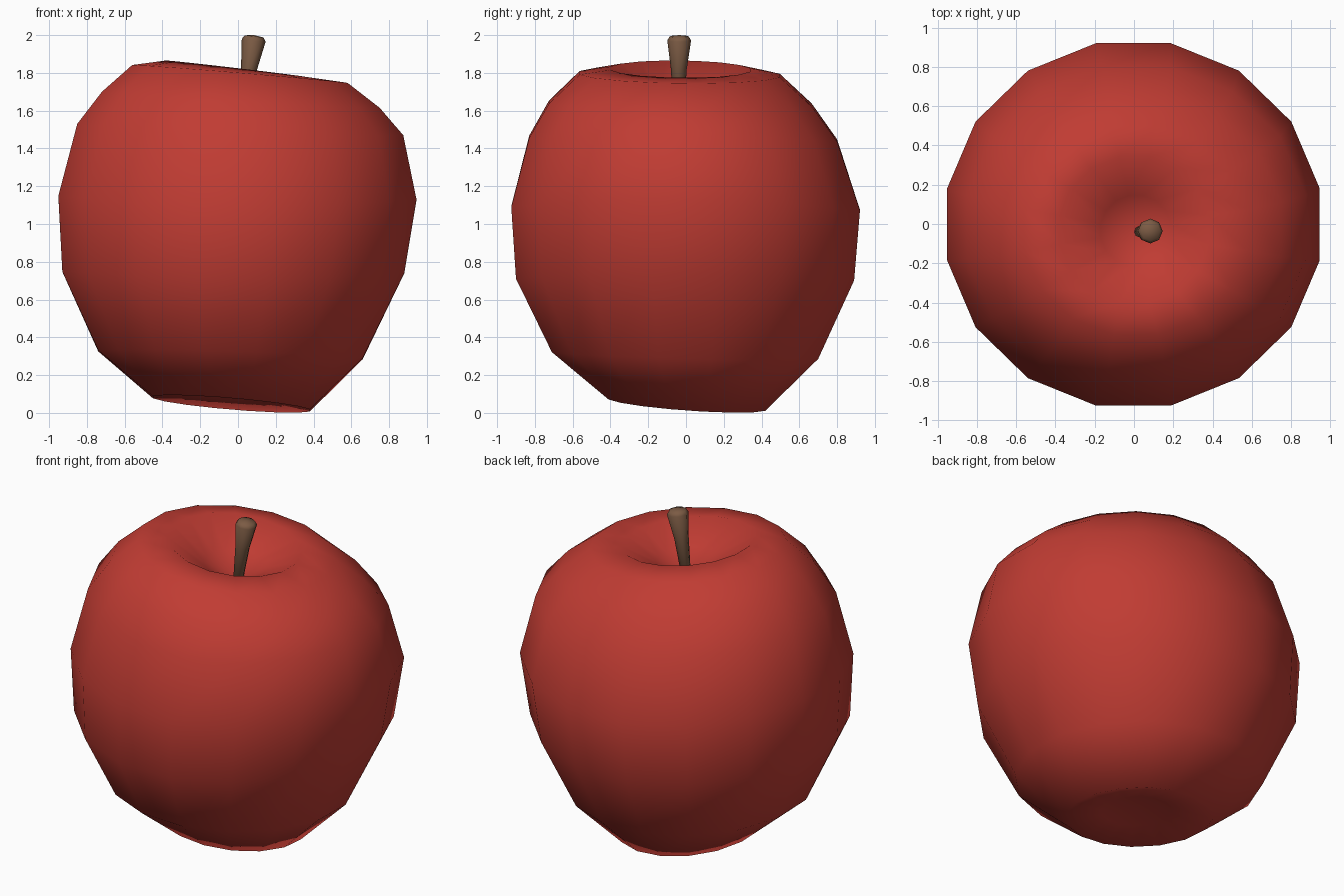
import bpy, bmesh, math

if "Cube" in bpy.data.objects:
    bpy.data.objects.remove(bpy.data.objects["Cube"])

SIDES = 16


def material(name, rgb):
    m = bpy.data.materials.new(name)
    m.diffuse_color = (*rgb, 1)
    m.use_nodes = True
    m.node_tree.nodes["Principled BSDF"].inputs["Base Color"].default_value = m.diffuse_color
    return m


def lathe(name, rings, bottom, top, mat):
    """Skin a list of vertex rings and close both ends on a single point."""
    bm = bmesh.new()
    loops = [[bm.verts.new(p) for p in ring] for ring in rings]
    n = len(loops[0])
    for a, b in zip(loops, loops[1:]):
        for i in range(n):
            j = (i + 1) % n
            bm.faces.new((a[i], a[j], b[j], b[i]))
    low, high = bm.verts.new(bottom), bm.verts.new(top)
    for i in range(n):
        j = (i + 1) % n
        bm.faces.new((low, loops[0][j], loops[0][i]))
        bm.faces.new((high, loops[-1][i], loops[-1][j]))
    bmesh.ops.recalc_face_normals(bm, faces=bm.faces)
    me = bpy.data.meshes.new(name)
    bm.to_mesh(me)
    bm.free()
    ob = bpy.data.objects.new(name, me)
    bpy.context.collection.objects.link(ob)
    me.materials.append(mat)
    me.shade_smooth()
    return ob


def fruit_ring(rx, ry, cx, cy, cz, sx, sy, saddle):
    """Oval ring, tilted by slopes sx, sy and slightly saddle-shaped."""
    k = 1 / math.cos(math.pi / SIDES)
    pts = []
    for i in range(SIDES):
        a = 2 * math.pi * (i + 0.5) / SIDES
        x, y = rx * k * math.cos(a), ry * k * math.sin(a)
        pts.append((cx + x, cy + y, cz + sx * x + sy * y + saddle * math.cos(2 * a)))
    return pts


def stem_ring(r, cx, cy, cz):
    return [(cx + r * math.cos(i * math.pi / 4), cy + r * math.sin(i * math.pi / 4),
             cz - 0.12 * r * math.cos(i * math.pi / 4)) for i in range(8)]


red = material("apple red", (0.53, 0.045, 0.033))
brown = material("stem brown", (0.20, 0.105, 0.058))

# Apple body: half width x, half width y, centre, tilt x, tilt y, saddle
profile = [
    (0.20, 0.20, -0.02, 0.00, 0.085, -0.08, -0.07, 0),
    (0.415, 0.415, -0.035, 0.005, 0.048, -0.084, -0.072, 0),
    (0.70, 0.705, -0.04, -0.005, 0.308, -0.03, -0.025, 0),
    (0.905, 0.895, -0.025, -0.005, 0.725, -0.005, -0.005, 0.02),
    (0.948, 0.923, -0.003, -0.002, 1.11, -0.01, -0.01, 0.03),
    (0.863, 0.815, 0.012, -0.015, 1.475, -0.035, -0.012, 0.025),
    (0.735, 0.695, 0.015, -0.03, 1.647, -0.058, -0.011, 0.01),
    (0.57, 0.53, 0.01, -0.033, 1.793, -0.083, -0.014, 0),
    (0.38, 0.37, 0.0, -0.03, 1.82, -0.118, -0.012, 0),
    (0.18, 0.18, 0.01, -0.035, 1.70, -0.08, -0.01, 0),
]
lathe("apple_body", [fruit_ring(*p) for p in profile],
      (-0.01, 0, 0.10), (0.02, -0.037, 1.61), red)

# Tapered, leaning stem with a rounded top
stem = [(0.028, 0.028, -0.04, 1.60), (0.042, 0.058, -0.038, 1.82),
        (0.063, 0.083, -0.036, 1.972), (0.05, 0.085, -0.036, 1.993)]
lathe("stem", [stem_ring(*s) for s in stem],
      (0.026, -0.04, 1.58), (0.085, -0.036, 2.0), brown)
